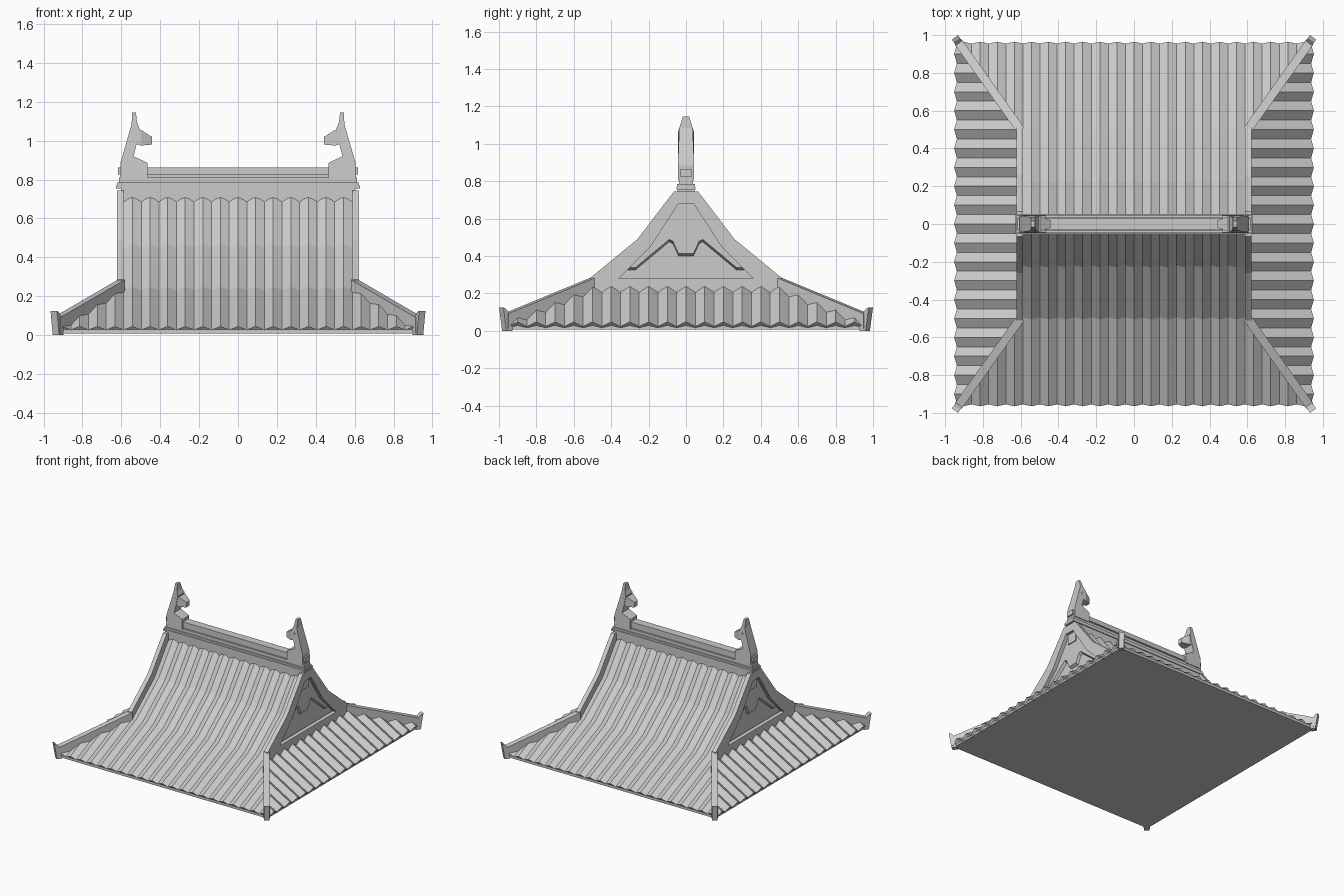
import bpy, bmesh
from mathutils import Vector

cube = bpy.data.objects.get("Cube")
if cube:
    bpy.data.objects.remove(cube)

GREY = bpy.data.materials.new("tile_grey")
GREY.use_nodes = True
GREY.diffuse_color = (0.6, 0.6, 0.6, 1)
GREY.node_tree.nodes["Principled BSDF"].inputs["Base Color"].default_value = (0.6, 0.6, 0.6, 1)


def finish(name, bm, recalc=True):
    if recalc:
        bmesh.ops.recalc_face_normals(bm, faces=bm.faces[:])
    mesh = bpy.data.meshes.new(name)
    bm.to_mesh(mesh)
    bm.free()
    mesh.materials.append(GREY)
    obj = bpy.data.objects.new(name, mesh)
    bpy.context.collection.objects.link(obj)
    return obj


def loft(name, rings):
    """Closed solid through rings of equal point count."""
    bm = bmesh.new()
    loops = [[bm.verts.new(p) for p in ring] for ring in rings]
    n = len(loops[0])
    for a, b in zip(loops, loops[1:]):
        for i in range(n):
            j = (i + 1) % n
            bm.faces.new((a[i], a[j], b[j], b[i]))
    bm.faces.new(loops[0])
    bm.faces.new(loops[-1])
    return finish(name, bm)


def box(name, x, y, z0, z1):
    ring = [(-x, -y), (x, -y), (x, y), (-x, y)]
    return loft(name, [[(px, py, z) for px, py in ring] for z in (z0, z1)])


def mirrored(half):
    """Complete a left half outline with its mirror image."""
    return half + [(-a, b) for a, b in reversed(half)]


HIP_IN, HIP_OUT = Vector((0.605, 0.505, 0)), Vector((0.948, 0.988, 0))
HIP_DIR = (HIP_OUT - HIP_IN).normalized()
HIP_SIDE = Vector((HIP_DIR.y, -HIP_DIR.x, 0))


def tiles(name, profile, half_width, count, amp, sign, along_x, clip):
    """Zigzag tiled slope; profile runs outward and down."""
    bm = bmesh.new()
    rows = []
    for i in range(count * 2 + 1):
        t = -half_width + half_width * i / count
        s = amp if i % 2 else -amp
        row = []
        for out, z in profile:
            o = sign * (out + s * 0.5)
            p = (t, o, z + s * 0.87) if along_x else (o, t, z + s * 0.87)
            row.append(bm.verts.new(p))
        rows.append(row)
    for a, b in zip(rows, rows[1:]):
        for k in range(len(profile) - 1):
            bm.faces.new((a[k], a[k + 1], b[k + 1], b[k]))
    # trim the slope along both hip lines
    if clip:
        for m in (1, -1):
            sx, sy = (m, sign) if along_x else (sign, m)
            normal = Vector((HIP_SIDE.x * sx, HIP_SIDE.y * sy, 0))
            if not along_x:
                normal = -normal
            bmesh.ops.bisect_plane(bm, geom=bm.verts[:] + bm.edges[:] + bm.faces[:],
                                   plane_co=(HIP_IN.x * sx, HIP_IN.y * sy, 0),
                                   plane_no=normal, clear_outer=True)
    bm.normal_update()
    if sum(f.normal.z * f.calc_area() for f in bm.faces) < 0:
        bmesh.ops.reverse_faces(bm, faces=bm.faces[:])
    return finish(name, bm, recalc=False)


# Base slab
box("base", 0.93, 0.955, 0.008, 0.028)

# Tiled slopes
for sign, side in ((-1, "front"), (1, "back")):
    tiles(side + "_upper_tiles", [(0.045, 0.70), (0.225, 0.46), (0.5, 0.24)],
          0.588, 13, 0.01, sign, True, False)
    tiles(side + "_lower_tiles", [(0.5, 0.24), (0.96, 0.036), (0.945, 0.018)],
          0.95, 21, 0.01, sign, True, True)
for sign, side in ((1, "left"), (-1, "right")):
    tiles(side + "_tiles", [(0.6, 0.235), (0.945, 0.036), (0.925, 0.018)],
          0.95, 19, 0.014, sign, False, True)

# Gables: frame, recessed wall and notched panel
outer = mirrored([(-0.51, 0.19), (-0.51, 0.285), (-0.26, 0.49), (-0.065, 0.745)])
inner = mirrored([(-0.2, 0.28), (-0.36, 0.28), (-0.19, 0.45), (-0.04, 0.68)])


def notched(lift):
    lower = [(-0.04, 0.4), (-0.07, 0.465), (-0.09, 0.475), (-0.27, 0.325), (-0.31, 0.325)]
    upper = [(-0.19, 0.45), (-0.04, 0.68)]
    return mirrored([(y, z + lift) for y, z in lower] + upper)


for sx, side in ((1, "left"), (-1, "right")):
    bm = bmesh.new()
    loops = [[bm.verts.new((sx * x, y, z)) for y, z in pts]
             for x, pts in ((0.588, outer), (0.622, outer), (0.622, inner), (0.588, inner))]
    for a, b in zip(loops, loops[1:] + loops[:1]):
        for i in range(8):
            j = (i + 1) % 8
            bm.faces.new((a[i], a[j], b[j], b[i]))
    finish(side + "_gable_frame", bm)
    wall = [(-0.42, 0.2), (-0.42, 0.29), (-0.21, 0.46), (-0.05, 0.68)]
    loft(side + "_gable_wall", [[(sx * x, y, z) for y, z in mirrored(wall)] for x in (0.54, 0.57)])
    loft(side + "_gable_panel", [[(sx * x, y, z) for y, z in notched(lift)]
                                 for x, lift in ((0.568, 0), (0.592, 0.014))])

# Main ridge: wall, plank, groove and cap
box("ridge_wall", 0.6, 0.045, 0.6, 0.76)
box("ridge_plank", 0.628, 0.052, 0.755, 0.77)
box("ridge_plank_top", 0.622, 0.047, 0.77, 0.785)
box("ridge_band", 0.612, 0.038, 0.785, 0.81)
box("ridge_groove", 0.6, 0.024, 0.81, 0.825)
box("ridge_cap", 0.618, 0.032, 0.825, 0.862)

# Ridge finials with a snout
body = [(0.465, 0.805), (0.465, 0.885), (0.537, 0.92), (0.52, 0.99), (0.505, 1.06),
        (0.52, 1.095), (0.525, 1.145), (0.545, 1.145), (0.547, 1.085), (0.605, 0.885), (0.605, 0.805)]
for sx, side in ((1, "left"), (-1, "right")):
    def half(z):
        return 0.044 if z < 1.07 else 0.044 - (z - 1.06) * 0.32
    loft(side + "_finial", [[(sx * x, m * half(z), z) for x, z in body] for m in (-1, 1)])
    snout = []
    for x, w, z0, z1 in ((0.53, 0.04, 0.985, 1.04), (0.498, 0.04, 0.975, 1.055), (0.443, 0.02, 0.98, 1.02)):
        snout.append([(sx * x, -w, z0), (sx * x, w, z0), (sx * x, w, z1), (sx * x, -w, z1)])
    loft(side + "_finial_snout", snout)

# Hip ridges and upturned corner ends
corner = [(-0.02, 0), (0, 0.125), (-0.018, 0.118), (-0.045, 0.085), (-0.07, 0.08), (-0.06, 0)]
for sx, side in ((1, "left"), (-1, "right")):
    for sy, end in ((-1, "front"), (1, "back")):
        def place(p, z):
            return (p.x * sx, p.y * sy, z)
        rings = []
        for p, top, low in ((HIP_IN - HIP_DIR * 0.01, 0.285, 0.19), (HIP_OUT - HIP_DIR * 0.03, 0.092, 0.012)):
            a, b = p + HIP_SIDE * 0.023, p - HIP_SIDE * 0.023
            rings.append([place(a, low), place(a, top), place(b, top), place(b, low)])
        loft(f"{end}_{side}_hip_ridge", rings)
        loft(f"{end}_{side}_corner_end",
             [[place(HIP_OUT + HIP_DIR * s + HIP_SIDE * w, z) for s, z in corner]
              for w in (-0.02, 0.02)])
